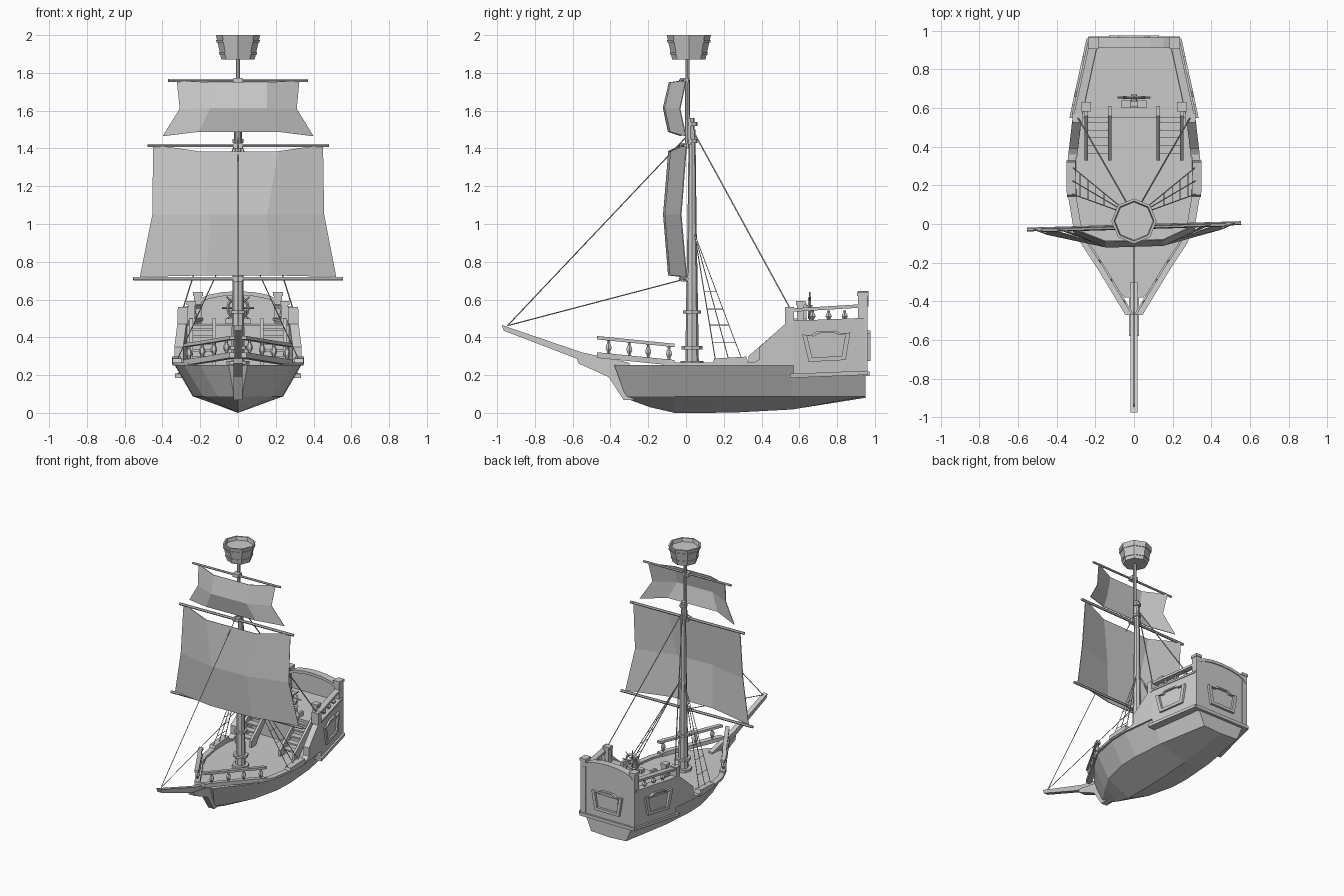
import bpy, bmesh, math
from mathutils import Vector

if "Cube" in bpy.data.objects:
    bpy.data.objects.remove(bpy.data.objects["Cube"])

def make(name, verts, faces, mirror=False):
    me = bpy.data.meshes.new(name)
    me.from_pydata([tuple(v) for v in verts], [], faces)
    bm = bmesh.new()
    bm.from_mesh(me)
    bmesh.ops.recalc_face_normals(bm, faces=bm.faces)
    bm.to_mesh(me)
    bm.free()
    ob = bpy.data.objects.new(name, me)
    bpy.context.collection.objects.link(ob)
    if mirror:
        ob.modifiers.new("mirror", 'MIRROR').use_mirror_merge = False
    return ob

def lerp(tab, t):
    for (a, b), (c, d) in zip(tab, tab[1:]):
        if t <= c or (c, d) == tab[-1]:
            return b + (d - b) * (t - a) / (c - a)

def loft(name, rings, mirror=False, caps=True):
    n = len(rings[0])
    faces = [(i*n + j, i*n + (j+1) % n, (i+1)*n + (j+1) % n, (i+1)*n + j)
             for i in range(len(rings)-1) for j in range(n)]
    if caps:
        faces += [tuple(range(n)), tuple(range((len(rings)-1)*n, len(rings)*n))]
    return make(name, [v for r in rings for v in r], faces, mirror)

def slab(name, loop, mapf, d0, d1, mirror=False):
    return loft(name, [[mapf(u, v, d) for u, v in loop] for d in (d0, d1)], mirror)

def frame(name, loop, scale, mapf, d0, d1, mirror=False):
    cu = sum(p[0] for p in loop) / len(loop)
    cv = sum(p[1] for p in loop) / len(loop)
    inner = [(cu + (u-cu)*scale, cv + (v-cv)*scale) for u, v in loop]
    spec = [(loop, d0), (loop, d1), (inner, d1), (inner, d0), (loop, d0)]
    return loft(name, [[mapf(u, v, d) for u, v in l] for l, d in spec], mirror, False)

def box(name, x0, x1, y0, y1, z0, z1, mirror=False):
    return slab(name, [(x0, y0), (x1, y0), (x1, y1), (x0, y1)],
                lambda u, v, d: (u, v, d), z0, z1, mirror)

def lathe(name, x, y, prof, sides=8, mirror=False, phase=0):
    ring = lambda r, z: [(x + r*math.cos(phase + k*math.tau/sides),
                          y + r*math.sin(phase + k*math.tau/sides), z) for k in range(sides)]
    return loft(name, [ring(r, z) for r, z in prof], mirror)

def tube(name, a, b, r0, r1=None, sides=6, mirror=False):
    a, b = Vector(a), Vector(b)
    q = (b - a).to_track_quat('Z', 'Y')
    ring = lambda p, r: [p + q @ Vector((r*math.cos(k*math.tau/sides), r*math.sin(k*math.tau/sides), 0))
                         for k in range(sides)]
    return loft(name, [ring(a, r0), ring(b, r1 or r0)], mirror)

def strip(name, plan, ys, zf, h, d0, d1):
    rings = []
    for y in ys:
        x, z = plan(y), zf(y)
        rings.append([(x+d0, y, z), (x+d1, y, z), (x+d1, y, z+h), (x+d0, y, z+h)])
    return loft(name, rings, True)

PLAN = [(-.38, .06), (-.2, .2), (-.1, .265), (0, .305), (.15, .33), (.3, .335), (.56, .305), (.95, .22)]
BOW = [(-.47, .035), (-.23, .18), (-.1, .265), (-.05, .285)]
plan = lambda y: lerp(PLAN, y)
bow = lambda y: lerp(BOW, y)
side = lambda y, z, d: (plan(y) + d, y, z)
flat = lambda y, z, d: (d, y, z)
back = lambda x, z, d: (x, d, z)

# hull: top y, top width, chine y, chine width, keel y, keel z
stations = [(-.38, .05, -.32, .02, -.3, .07), (-.2, .2, -.19, .11, -.19, .03),
            (-.06, .285, -.06, .185, -.06, 0), (.15, .33, .15, .235, .12, 0),
            (.3, .335, .3, .24, .28, .003), (.56, .305, .56, .22, .56, .018),
            (.95, .22, .95, .15, .95, .08)]
loft("hull", [[(-tw, ty, .253), (-cw, cy, .088), (0, ky, kz), (cw, cy, .088), (tw, ty, .253)]
              for ty, tw, cy, cw, ky, kz in stations])
strip("gunwale", plan, [-.12, 0, .15, .3, .42], lambda y: .25, .018, -.03, .012)

# stem, beak and bowsprit
slab("beak", [(-.58, .295), (-.57, .262), (-.41, .19), (-.33, .068), (-.27, .068), (-.33, .25), (-.44, .27)],
     flat, -.025, .025)
slab("bowsprit", [(-.975, .465), (-.965, .435), (-.56, .28), (-.3, .235), (-.3, .265), (-.55, .32)],
     flat, -.018, .018)

# bow railing
bys = [-.47, -.23, -.1, -.06]
strip("bow_base", bow, bys, lambda y: .25 - (y+.06)*.1, .03, -.035, .01)
strip("bow_rail", bow, bys, lambda y: .348 - (y+.06)*.1, .018, -.025, .01)
PROF = [(.007, 0), (.009, .2), (.018, .42), (.016, .6), (.007, .85), (.01, 1)]
def baluster(x, y, z, h):
    lathe("baluster", x, y, [(r, z + t*h) for r, t in PROF], 6, True)
for y in (-.41, -.3, -.2, -.09):
    baluster(bow(y) - .01, y, .275 - (y+.06)*.1, .075)

# stern castle: side walls, bulkhead, quarterdeck, transom
slab("waist_wall", [(.33, .25), (.39, .285), (.39, .35), (.53, .475), (.53, .55), (.57, .55), (.57, .25)],
     side, -.035, .012, True)
slab("castle_wall", [(.57, .2), (.95, .21), (.95, .49), (.57, .475)], side, -.03, .012, True)
strip("strake", plan, [.55, .75, .96], lambda y: .185 + (y-.55)*.04, .022, -.04, .028)
loft("quarterdeck", [[(-plan(y)+.01, y, z), (plan(y)-.01, y, z), (plan(y)-.01, y, z-.02), (-plan(y)+.01, y, z-.02)]
                     for y, z in ((.55, .465), (.95, .475))])
box("bulkhead", -.29, .29, .555, .575, .25, .46)
box("waist_post", .265, .318, .525, .572, .47, .56, True)
arch = [(.215*math.cos(a), .58 + .06*math.sin(a)) for a in [k*math.pi/8 for k in range(9)]]
slab("transom", [(-.215, .2), (.215, .2)] + arch, back, .93, .958)
rail = [(x, z) for x, z in arch] + [(x*.9, z-.025) for x, z in reversed(arch)]
loft("transom_rail", [[(x, y, z+.004) for y, z in ((.91, z-.022), (.965, z-.022), (.965, z), (.91, z))]
                      for x, z in arch])
box("stern_post", .19, .232, .91, .962, .2, .62, True)
box("stern_post_cap", .185, .237, .905, .967, .62, .64, True)
box("stern_ledge", -.235, .235, .94, .972, .195, .22)

# quarterdeck railing
strip("quarter_rail", plan, [.56, .75, .92], lambda y: .535 + (y-.56)*.06, .018, -.035, .008)
strip("quarter_rail_base", plan, [.57, .75, .95], lambda y: .474 + (y-.57)*.04, .014, -.038, .018)
for y in (.67, .755, .84):
    baluster(plan(y) - .013, y, .485, .058)

# framed windows on the sides and stern
win = [(.615, .415), (.66, .41), (.69, .43), (.79, .435), (.82, .42), (.87, .425), (.845, .28), (.65, .27)]
frame("side_window_frame", win, .8, side, .0, .028, True)
slab("side_window_pane", [(.655, .4), (.835, .405), (.82, .295), (.67, .288)], side, .0, .016, True)
sw = [(-.13, .42), (-.08, .415), (-.05, .435), (.05, .435), (.08, .415), (.13, .42), (.105, .275), (-.105, .275)]
frame("stern_window_frame", sw, .8, back, .95, .976)
slab("stern_window_pane", [(-.09, .4), (.09, .4), (.08, .3), (-.08, .3)], back, .95, .963)

# stairs on both sides
for x in (.125, .247):
    slab("stair_stringer", [(.33, .25), (.33, .3), (.56, .5), (.61, .5), (.61, .46), (.56, .46), (.38, .25)],
         flat, x - .009, x + .009, True)
for i in range(5):
    y, z = .365 + i*.04, .29 + i*.036
    box("stair_tread", .125, .247, y, y + .05, z, z + .012, True)
box("newel_post", .228, .266, .588, .626, .46, .58, True)
box("newel_cap", .222, .272, .582, .632, .572, .592, True)

# steering wheel and its stand
box("wheel_stand", -.065, .065, .6, .64, .47, .5)
box("wheel_stand_upright", -.02, .02, .605, .638, .5, .58)
wc = Vector((0, .655, .555))
tube("wheel_hub", (0, .63, .555), (0, .67, .555), .015, sides=8)
bpy.ops.mesh.primitive_torus_add(location=wc, rotation=(math.pi/2, 0, 0), major_radius=.055,
                                 minor_radius=.008, major_segments=12, minor_segments=4)
bpy.context.object.name = "wheel_rim"
for k in range(8):
    a = k * math.tau / 8
    tube("wheel_spoke", wc, wc + Vector((math.cos(a), 0, math.sin(a))) * .085, .005, sides=4)

# masts
lathe("main_mast", 0, .032, [(.036, .25), (.032, .53), (.024, 1.0), (.018, 1.5)])
for z, r, h in ((.255, .06, .02), (.335, .055, .018), (.525, .048, .016), (1.43, .028, .02), (1.52, .028, .02)):
    lathe("mast_collar", 0, .032, [(r, z), (r, z + h)])
lathe("mast_head", 0, .025, [(.021, 1.42), (.021, 1.56)])
lathe("top_mast", 0, .008, [(.014, 1.42), (.011, 1.9)])

# crow's nest: open tub with hoops
lathe("crows_nest", 0, .015, [(.088, 1.87), (.117, 2), (.104, 2), (.08, 1.885)], phase=math.pi/2)
for z, r in ((1.895, .098), (1.96, .113)):
    lathe("nest_hoop", 0, .015, [(r, z), (r + .003, z + .014)], phase=math.pi/2)

# yards and bulging sails, turned slightly
TURN = .03
for z, w, y, r in ((1.415, .48, -.018, .01), (.71, .555, -.012, .01), (1.76, .37, -.018, .008)):
    tube("yard", (-w, y, z), (w, y, z), r).rotation_euler.z = TURN
    box("yard_clamp", -.025, .025, y - .014, y + .03, z - .014, z + .014)

def sail(name, rows):
    # row: edge x, inner x, edge y, edge z, inner z
    verts = []
    for ex, ix, y, ez, iz in rows:
        verts += [(-ex, y, ez), (-ix, y - .075, iz), (ix, y - .075, iz), (ex, y, ez)]
    ob = make(name, verts, [(r*4 + c, r*4 + c + 1, r*4 + c + 5, r*4 + c + 4)
                            for r in range(len(rows)-1) for c in range(3)])
    ob.modifiers.new("thickness", 'SOLIDIFY').thickness = .005
    ob.rotation_euler.z = TURN

sail("main_sail", [(.45, .21, -.013, 1.42, 1.385), (.455, .15, -.042, 1.05, 1.05), (.52, .17, -.015, .72, .728)])
sail("top_sail", [(.325, .15, -.012, 1.76, 1.75), (.31, .15, -.043, 1.61, 1.615), (.4, .21, -.015, 1.465, 1.488)])

# rigging
tip = (0, -.945, .462)
tube("fore_stay", tip, (0, 0, 1.46), .003, sides=4)
tube("lower_stay", tip, (0, 0, .71), .003, sides=4)
tube("back_stay", (0, .045, 1.48), (.29, .55, .555), .004, sides=4, mirror=True)
slab("shroud_channel", [(.14, .26), (.15, .288), (.32, .298), (.33, .26)], side, -.03, .018, True)
top = Vector((.015, .045, .95))
feet = [Vector((.32, y, .285)) for y in (.155, .225, .295)]
for f in feet:
    tube("shroud", f, top, .0028, sides=4, mirror=True)
for t in (.13, .27, .4, .54):
    tube("ratline", feet[0].lerp(top, t), feet[2].lerp(top, t), .0025, sides=4, mirror=True)
